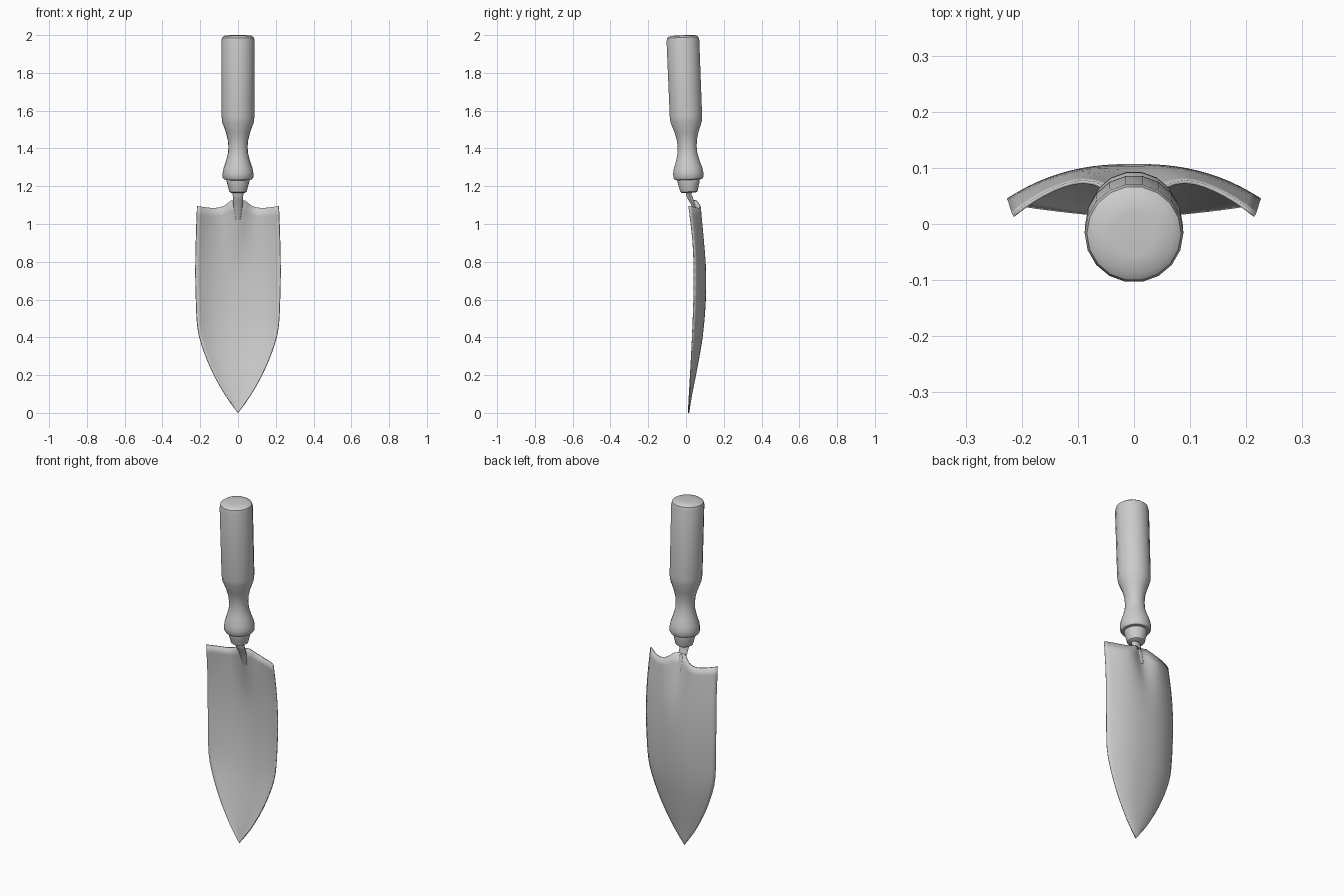
import bpy, bmesh, math
from mathutils import Matrix, Vector

if "Cube" in bpy.data.objects:
    bpy.data.objects.remove(bpy.data.objects["Cube"])


def interp(x, pts):
    # smooth (monotone-ish cubic) lookup in a small profile table
    n = len(pts)
    for i in range(n - 1):
        (x0, y0), (x1, y1) = pts[i], pts[i + 1]
        if x <= x1:
            def slope(k):
                a, b = pts[max(k - 1, 0)], pts[min(k + 1, n - 1)]
                return (b[1] - a[1]) / (b[0] - a[0])
            h = x1 - x0
            u = (x - x0) / h
            return ((1 + 2 * u) * (1 - u) ** 2 * y0 + u * u * (3 - 2 * u) * y1
                    + h * (u * (1 - u) ** 2 * slope(i) - u * u * (1 - u) * slope(i + 1)))
    return pts[-1][1]


def finish(name, bm, angle=40):
    bmesh.ops.recalc_face_normals(bm, faces=bm.faces)
    me = bpy.data.meshes.new(name)
    bm.to_mesh(me)
    bm.free()
    ob = bpy.data.objects.new(name, me)
    bpy.context.collection.objects.link(ob)
    bpy.ops.object.select_all(action='DESELECT')
    ob.select_set(True)
    bpy.context.view_layer.objects.active = ob
    bpy.ops.object.shade_smooth_by_angle(angle=math.radians(angle))
    return ob


def skin(bm, rings):
    # bridge rings of vertices and cap both ends
    n = len(rings[0])
    for a, b in zip(rings, rings[1:]):
        for i in range(n):
            j = (i + 1) % n
            bm.faces.new((a[i], a[j], b[j], b[i]))
    bm.faces.new(rings[0])
    bm.faces.new(rings[-1])


BASE = Vector((0, 0.016, 1.165))
LEAN = Matrix.Translation(BASE) @ Matrix.Rotation(math.radians(2.3), 4, 'X')


def lathe(name, profile, sides=18):
    bm = bmesh.new()
    rings = [[bm.verts.new(LEAN @ Vector((r * math.cos(2 * math.pi * k / sides),
                                          r * math.sin(2 * math.pi * k / sides),
                                          z - BASE.z))) for k in range(sides)]
             for r, z in profile]
    skin(bm, rings)
    return finish(name, bm)


# Turned grip
lathe("handle", [(0.058, 1.233), (0.074, 1.236), (0.081, 1.248), (0.081, 1.272),
                 (0.077, 1.295), (0.063, 1.335), (0.053, 1.375), (0.051, 1.41),
                 (0.054, 1.445), (0.064, 1.485), (0.084, 1.54), (0.087, 1.57),
                 (0.088, 1.97), (0.084, 1.988), (0.072, 1.997), (0.04, 2.0)])

# Metal collar under the grip
lathe("ferrule", [(0.036, 1.165), (0.046, 1.171), (0.051, 1.19), (0.06, 1.225),
                  (0.06, 1.24)])

# Bent shank running into the groove of the blade: (y, z, half width, half depth)
bm = bmesh.new()
rings = []
for y, z, a, b in [(0.014, 1.19, 0.028, 0.018), (0.015, 1.155, 0.028, 0.016),
                   (0.025, 1.13, 0.027, 0.015), (0.038, 1.105, 0.026, 0.013),
                   (0.05, 1.07, 0.02, 0.01), (0.064, 1.02, 0.012, 0.006)]:
    rings.append([bm.verts.new((a * math.cos(k * math.pi / 5),
                                y + b * math.sin(k * math.pi / 5), z)) for k in range(10)])
skin(bm, rings)
finish("shank", bm)

# Dished blade: half width, back crown and rim depth against height
WIDTH = [(0, 0.0), (0.05, 0.037), (0.1, 0.071), (0.2, 0.127), (0.3, 0.171), (0.4, 0.204),
         (0.47, 0.216), (0.6, 0.222), (0.75, 0.225), (0.95, 0.221), (1.1, 0.215)]
CROWN = [(0, 0.014), (0.1, 0.03), (0.2, 0.05), (0.4, 0.085), (0.6, 0.102),
         (0.8, 0.103), (1.0, 0.094), (1.1, 0.088)]
RIM = [(0, 0.012), (0.3, 0.029), (0.5, 0.038), (0.7, 0.043), (0.9, 0.037), (1.1, 0.014)]
TOP = [(0, 1.125), (0.045, 1.123), (0.056, 1.108), (0.085, 1.092), (0.12, 1.085),
       (0.16, 1.087), (0.215, 1.095)]
ROWS, COLS = 24, 24
bm = bmesh.new()
grid = []
for r in range(ROWS + 1):
    t = r / ROWS
    row = []
    for c in range(COLS + 1):
        s = 2 * c / COLS - 1
        zr = 1.09 * t
        x = s * interp(zr, WIDTH)
        z = zr + (interp(abs(x), TOP) - 1.09) * t ** 10
        crown, rim = interp(zr, CROWN), interp(zr, RIM)
        y = rim + (crown - rim) * (1 - abs(s) ** 2.4)
        g = max(0, (zr - 0.72) / 0.37)
        y -= 0.05 * g ** 2 * math.exp(-(x / 0.058) ** 2)
        row.append(bm.verts.new((x, y, z)))
    grid.append(row)
for a, b in zip(grid, grid[1:]):
    for i in range(COLS):
        bm.faces.new((a[i], a[i + 1], b[i + 1], b[i]))
bmesh.ops.remove_doubles(bm, verts=bm.verts, dist=0.0005)
blade = finish("blade", bm)
mod = blade.modifiers.new("thickness", 'SOLIDIFY')
mod.thickness = 0.006
mod.offset = 0
